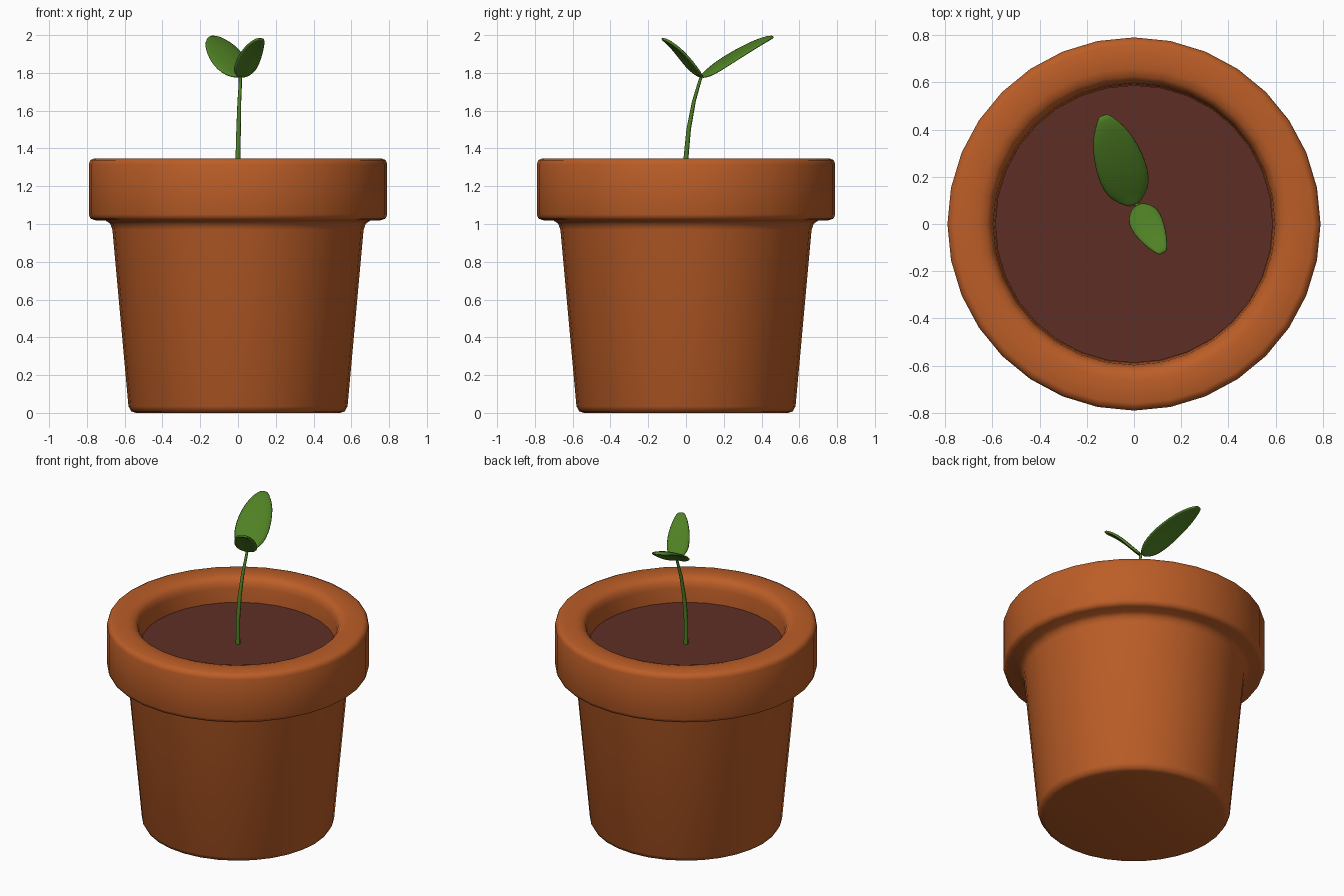
import bpy, bmesh, math
from mathutils import Vector

if "Cube" in bpy.data.objects:
    bpy.data.objects.remove(bpy.data.objects["Cube"])


def material(name, rgb):
    m = bpy.data.materials.new(name)
    m.diffuse_color = (*rgb, 1)
    m.use_nodes = True
    m.node_tree.nodes["Principled BSDF"].inputs["Base Color"].default_value = m.diffuse_color
    return m


CLAY = material("clay", (0.50, 0.11, 0.02))
SOIL = material("soil", (0.11, 0.028, 0.018))
GREEN = material("green", (0.08, 0.22, 0.018))


def finish(name, bm, mat, angle=50):
    bmesh.ops.recalc_face_normals(bm, faces=bm.faces)
    me = bpy.data.meshes.new(name)
    bm.to_mesh(me)
    bm.free()
    ob = bpy.data.objects.new(name, me)
    bpy.context.collection.objects.link(ob)
    me.materials.append(mat)
    bpy.ops.object.select_all(action='DESELECT')
    bpy.context.view_layer.objects.active = ob
    ob.select_set(True)
    bpy.ops.object.shade_smooth_by_angle(angle=math.radians(angle))
    return ob


def ring(bm, centre, r, n):
    return [bm.verts.new((centre[0] + r * math.cos(2 * math.pi * i / n),
                          centre[1] + r * math.sin(2 * math.pi * i / n),
                          centre[2])) for i in range(n)]


def bridge(bm, a, b):
    n = len(a)
    for i in range(n):
        bm.faces.new((a[i], a[(i + 1) % n], b[(i + 1) % n], b[i]))


def tube(name, rings, n, mat):
    """Stack of horizontal rings (x, y, z, radius) with capped ends."""
    bm = bmesh.new()
    loops = [ring(bm, p[:3], p[3], n) for p in rings]
    for a, b in zip(loops, loops[1:]):
        bridge(bm, a, b)
    bm.faces.new(loops[0])
    bm.faces.new(loops[-1])
    return finish(name, bm, mat)


# Pot: turned profile (radius, height), from the base up over the rim to the soil
profile = [(0.54, 0), (0.565, 0.008), (0.58, 0.035), (0.665, 0.97),
           (0.675, 1.0), (0.70, 1.018), (0.76, 1.02), (0.782, 1.03),
           (0.79, 1.05), (0.79, 1.315), (0.782, 1.338), (0.76, 1.348),
           (0.66, 1.348), (0.625, 1.338), (0.605, 1.315), (0.597, 1.28),
           (0.59, 1.18)]
tube("pot", [(0, 0, z, r) for r, z in profile], 32, CLAY)

# Soil: shallow disc inside the rim
tube("soil", [(0, 0, 1.17, 0.588), (0, 0, 1.19, 0.588)], 32, SOIL)

# Stem: thin leaning stalk
tube("stem", [(0, 0, 1.18, 0.014), (0, 0, 1.35, 0.013), (0.003, 0.014, 1.5, 0.012),
              (0.007, 0.042, 1.65, 0.01), (0.011, 0.062, 1.72, 0.009),
              (0.012, 0.082, 1.785, 0.008)], 8, GREEN)


def leaf(name, base, direction, stations, roll=0.0):
    """Thin domed blade; stations are (distance, height, half width)."""
    d = Vector(direction).normalized()
    side = Vector((-d.y, d.x))
    bm = bmesh.new()
    rows = []
    for t, z, w in stations:
        row = []
        for k in (-1, -0.5, 0, 0.5, 1):
            p = Vector(base) + d * t + side * w * k
            row.append(bm.verts.new((p.x, p.y, z + w * (0.08 - 0.16 * k * k + roll * k))))
        rows.append(row)
    for a, b in zip(rows, rows[1:]):
        for i in range(4):
            bm.faces.new((a[i], a[i + 1], b[i + 1], b[i]))
    ob = finish(name, bm, GREEN, 60)
    s = ob.modifiers.new("thickness", 'SOLIDIFY')
    s.thickness = 0.016
    s.offset = 0
    sub = ob.modifiers.new("smooth", 'SUBSURF')
    sub.levels = sub.render_levels = 1
    return ob


# Leaves: a large one leaning back and a small one leaning forward
leaf("large_leaf", (0.0, 0.078), (-0.32, 0.947),
     [(0, 1.777, 0.014), (0.03, 1.79, 0.062), (0.07, 1.82, 0.095), (0.13, 1.86, 0.108),
      (0.2, 1.902, 0.107), (0.29, 1.95, 0.09), (0.36, 1.98, 0.056), (0.405, 1.992, 0.02)],
     roll=0.06)
leaf("small_leaf", (0.013, 0.078), (0.48, -0.877),
     [(0, 1.777, 0.014), (0.02, 1.797, 0.05), (0.05, 1.828, 0.071), (0.1, 1.885, 0.071),
      (0.15, 1.933, 0.058), (0.2, 1.968, 0.038), (0.23, 1.98, 0.018)],
     roll=-0.12)
